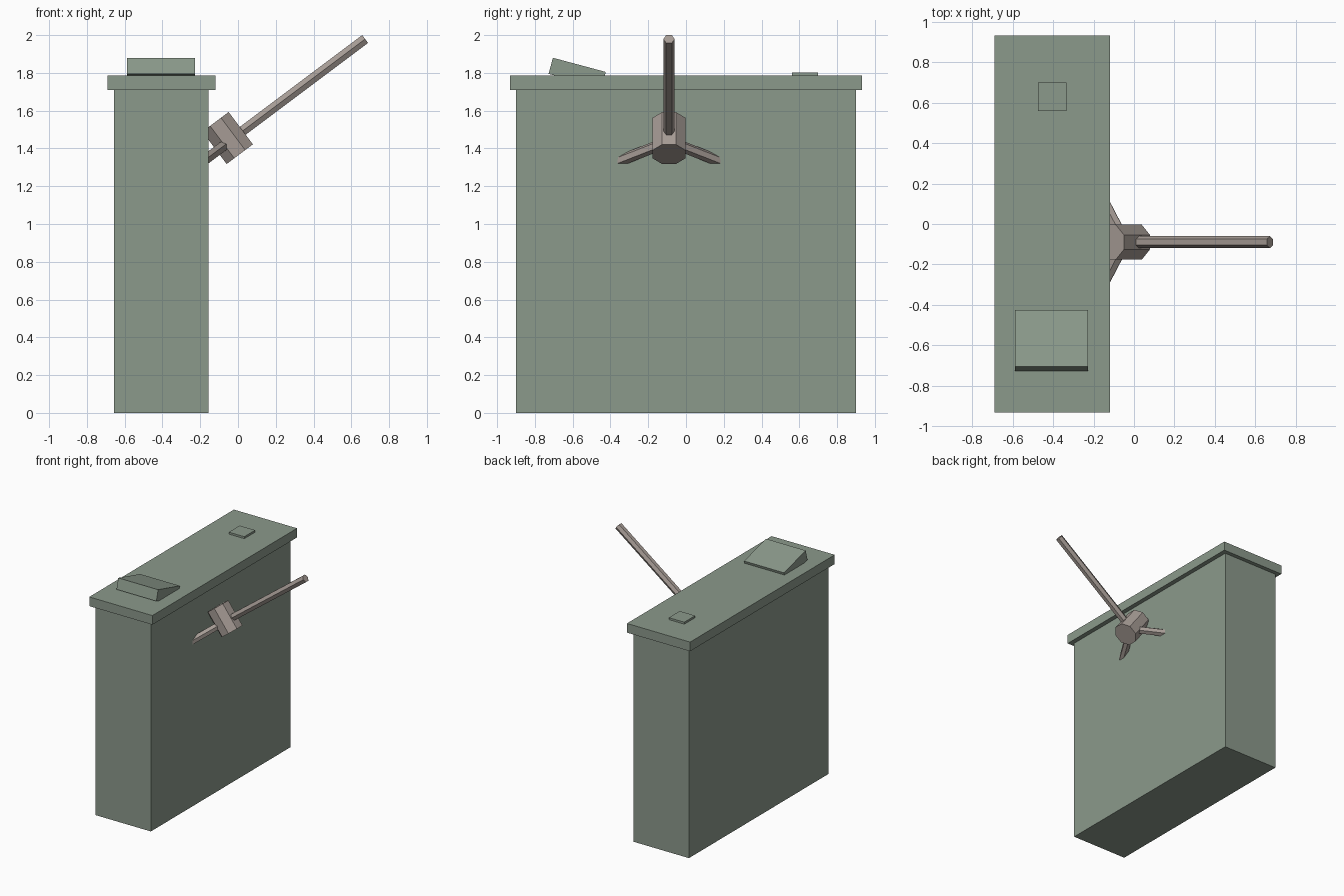
import bpy, bmesh, math
from mathutils import Vector, Matrix

if "Cube" in bpy.data.objects:
    bpy.data.objects.remove(bpy.data.objects["Cube"])


def material(name, rgb):
    m = bpy.data.materials.new(name)
    m.diffuse_color = (*rgb, 1)
    m.use_nodes = True
    m.node_tree.nodes["Principled BSDF"].inputs["Base Color"].default_value = m.diffuse_color
    return m


GREEN = material("green_stone", (0.26, 0.32, 0.26))
BROWN = material("warm_grey", (0.38, 0.33, 0.30))


def finish(name, bm, mat):
    bmesh.ops.recalc_face_normals(bm, faces=bm.faces)
    me = bpy.data.meshes.new(name)
    bm.to_mesh(me)
    bm.free()
    me.materials.append(mat)
    ob = bpy.data.objects.new(name, me)
    bpy.context.collection.objects.link(ob)
    return ob


def box(name, centre, size, tilt=0):
    bm = bmesh.new()
    m = (Matrix.Translation(centre) @ Matrix.Rotation(math.radians(tilt), 4, 'X')
         @ Matrix.Diagonal((*size, 1)))
    bmesh.ops.create_cube(bm, size=1, matrix=m)
    return finish(name, bm, GREEN)


def prism(name, a, b, r, sides, phase=0):
    """Flat sided rod from a to b, first corner towards y when phase is 0."""
    a, b = Vector(a), Vector(b)
    w = (b - a).normalized()
    u = Vector((0, 1, 0))
    u = (u - w * u.dot(w)).normalized()
    v = w.cross(u)
    bm = bmesh.new()
    rings = []
    for p in (a, b):
        ring = []
        for i in range(sides):
            t = 2 * math.pi * i / sides + math.radians(phase)
            ring.append(bm.verts.new(p + r * (math.cos(t) * u + math.sin(t) * v)))
        rings.append(ring)
        bm.faces.new(ring)
    for i in range(sides):
        j = (i + 1) % sides
        bm.faces.new((rings[0][i], rings[0][j], rings[1][j], rings[1][i]))
    return finish(name, bm, BROWN)


# Wall with overhanging cap
box("wall", (-0.407, 0, 0.855), (0.50, 1.80, 1.71))
box("wall_cap", (-0.405, 0, 1.7475), (0.57, 1.866, 0.075))

# Loose blocks on the cap
box("tilted_slab", (-0.408, -0.576, 1.80), (0.36, 0.29, 0.088), tilt=-15)
box("small_tile", (-0.405, 0.63, 1.79), (0.14, 0.14, 0.022))

# Hook: octagonal head lying across the shaft
Y = -0.09
along = Vector((0.8, 0, 0.6))
across = Vector((-0.6, 0, 0.8))
head = Vector((-0.055, Y, 1.455))
prism("hook_head", head - across * 0.107, head + across * 0.107, 0.094, 8, 22.5)

# Shaft
tip = Vector((0.673, Y, 1.979))
prism("hook_shaft", tip - along * 0.90, tip, 0.03, 6)

# Two prongs biting into the wall
root = Vector((-0.045, Y, 1.437))
for name, s in (("front_prong", -1), ("back_prong", 1)):
    prism(name, root, root + Vector((-0.117, s * 0.225, -0.088)) * 1.5, 0.03, 6)
